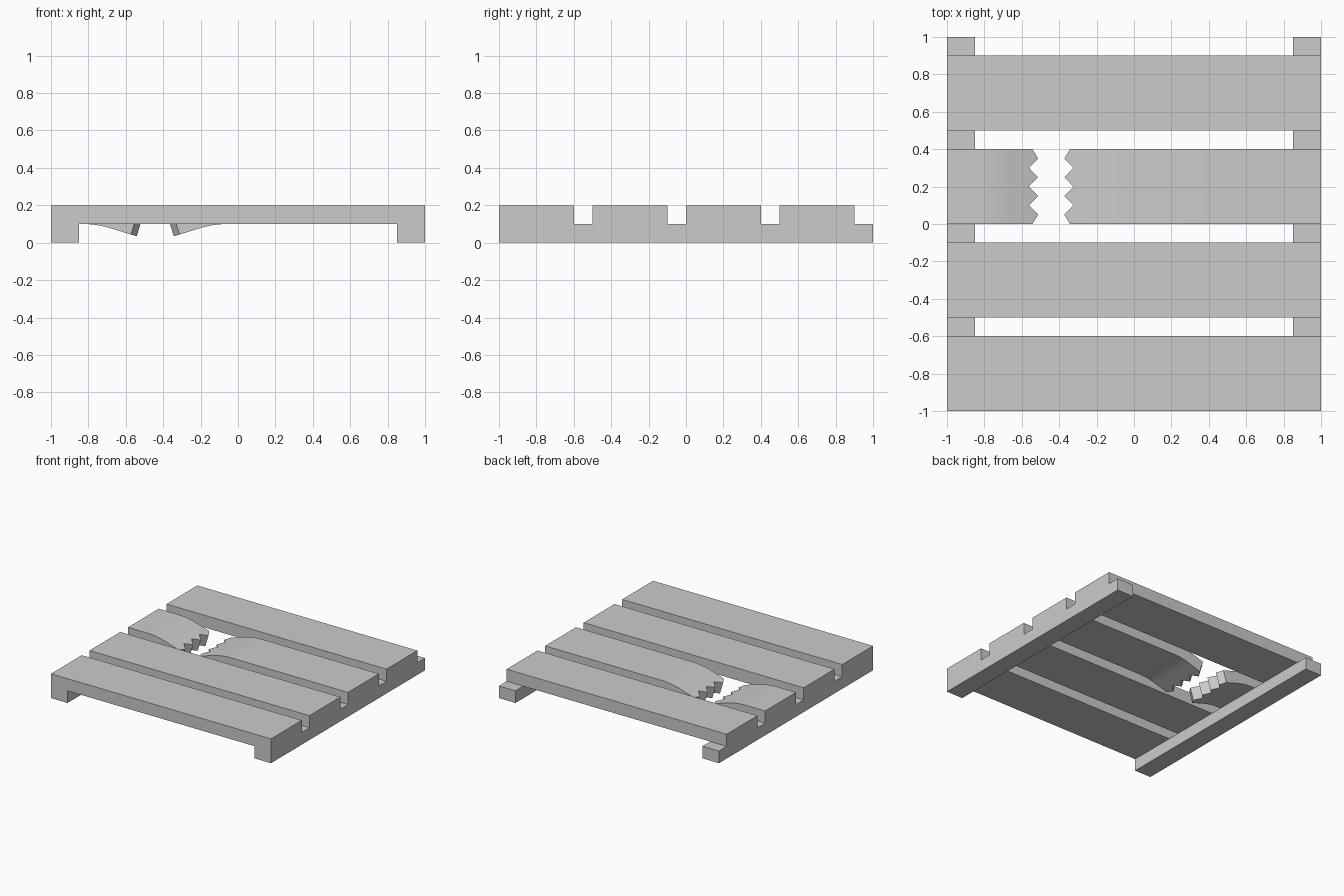
import bpy, bmesh, math

if "Cube" in bpy.data.objects:
    bpy.data.objects.remove(bpy.data.objects["Cube"])


def box(name, x0, x1, y0, y1, z0, z1):
    bm = bmesh.new()
    bmesh.ops.create_cube(bm, size=1)
    for v in bm.verts:
        v.co = ((x0 + x1) / 2 + v.co.x * (x1 - x0),
                (y0 + y1) / 2 + v.co.y * (y1 - y0),
                (z0 + z1) / 2 + v.co.z * (z1 - z0))
    return finish(name, bm)


def finish(name, bm):
    bmesh.ops.recalc_face_normals(bm, faces=bm.faces[:])
    me = bpy.data.meshes.new(name)
    bm.to_mesh(me)
    bm.free()
    ob = bpy.data.objects.new(name, me)
    bpy.context.collection.objects.link(ob)
    return ob


def broken_plank(name, x_outer, x_bend, side):
    """Plank running from x_outer, sagging after x_bend, ending in teeth."""
    ang, rad, thick, steps = 0.3, 0.5, 0.1, 8
    back = abs(x_bend - x_outer)
    bm = bmesh.new()
    rows = []
    for j in range(9):
        y = 0.05 * j
        # splintered end: alternating tips and notches
        tail = 0.115 if j in (0, 8) else (0.147 if j % 2 else 0.095)
        stations = [(-back, 0.1, 0)]
        for i in range(steps + 1):
            a = ang * i / steps
            stations.append((rad * math.sin(a), 0.1 - rad * (1 - math.cos(a)), a))
        u, z, a = stations[-1]
        stations.append((u + tail * math.cos(a), z - tail * math.sin(a), a))
        low = [bm.verts.new((x_bend + side * u, y, z)) for u, z, a in stations]
        top = [bm.verts.new((x_bend + side * (u + thick * math.sin(a)), y,
                             z + thick * math.cos(a))) for u, z, a in stations]
        rows.append((low, top))
    n = len(rows[0][0])
    # top, bottom and both end faces
    for (l0, t0), (l1, t1) in zip(rows, rows[1:]):
        for k in range(n - 1):
            bm.faces.new((l0[k], l0[k + 1], l1[k + 1], l1[k]))
            bm.faces.new((t0[k], t0[k + 1], t1[k + 1], t1[k]))
        for k in (0, n - 1):
            bm.faces.new((l0[k], l1[k], t1[k], t0[k]))
    # long side faces
    for low, top in (rows[0], rows[-1]):
        for k in range(n - 1):
            bm.faces.new((low[k], low[k + 1], top[k + 1], top[k]))
    ob = finish(name, bm)
    bpy.ops.object.select_all(action='DESELECT')
    ob.select_set(True)
    bpy.context.view_layer.objects.active = ob
    bpy.ops.object.shade_smooth_by_angle(angle=math.radians(15))


# Support rails
box("left_rail", -1, -0.85, -1, 1, 0, 0.1)
box("right_rail", 0.85, 1, -1, 1, 0, 0.1)

# Whole planks
for name, y in (("front_plank", -1), ("middle_plank", -0.5), ("back_plank", 0.5)):
    box(name, -1, 1, y, y + 0.4, 0.1, 0.2)

# Snapped plank halves
broken_plank("broken_plank_left", -1, -0.83, 1)
broken_plank("broken_plank_right", 1, -0.055, -1)
